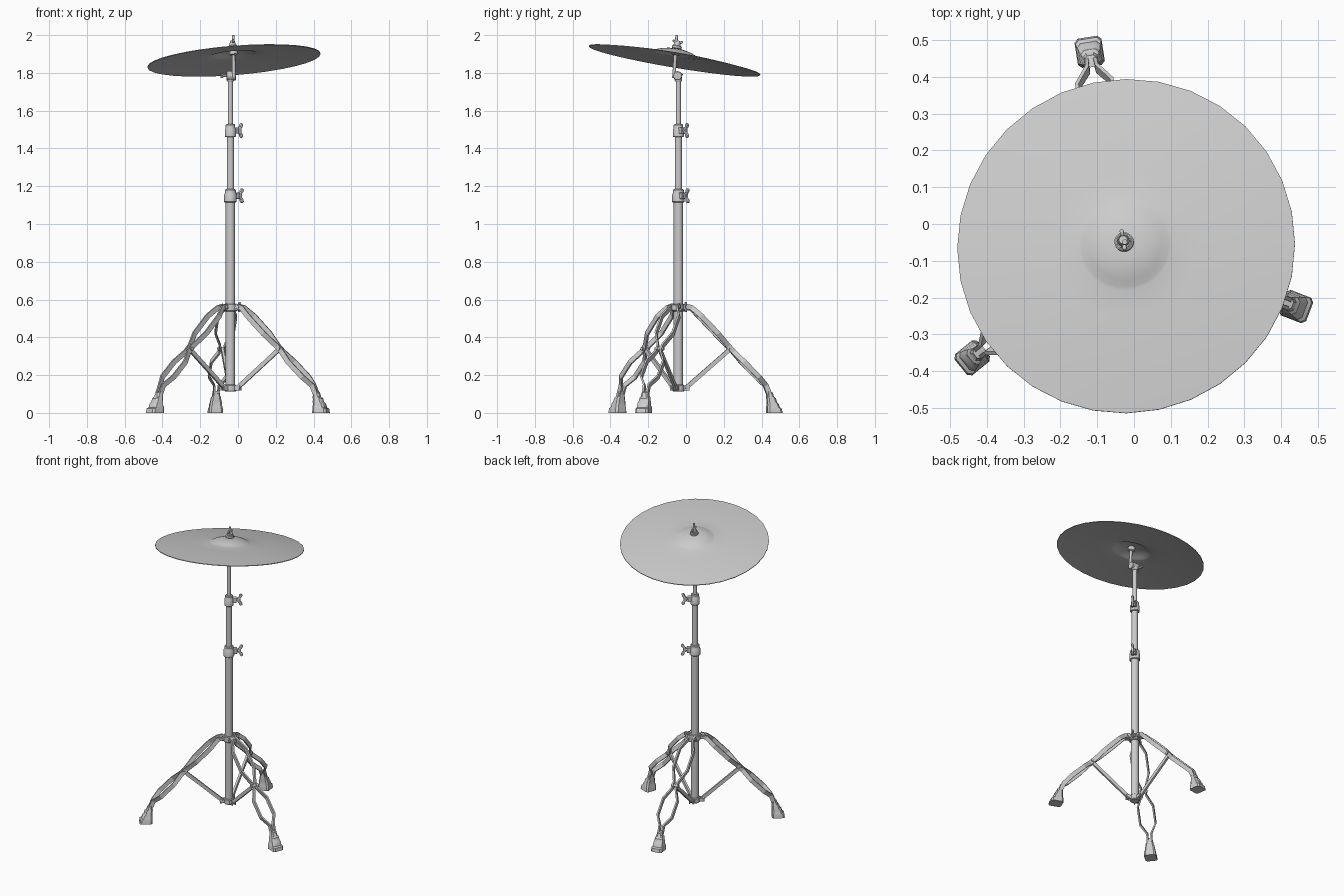
import bpy, bmesh, math
from mathutils import Vector, Matrix

if "Cube" in bpy.data.objects:
    bpy.data.objects.remove(bpy.data.objects["Cube"])

AX = Vector((-0.04, -0.04, 0))            # pole axis
LEGS = [math.radians(a) for a in (99, 219, 339)]
SCREW = math.radians(39)                  # side the wing screws face


def finish(name, bm, matrix=None, smooth=True, bevel=0):
    bmesh.ops.recalc_face_normals(bm, faces=bm.faces)
    me = bpy.data.meshes.new(name)
    bm.to_mesh(me)
    bm.free()
    ob = bpy.data.objects.new(name, me)
    bpy.context.collection.objects.link(ob)
    if matrix is not None:
        ob.matrix_world = matrix
    if bevel:
        m = ob.modifiers.new("bevel", 'BEVEL')
        m.width, m.segments, m.limit_method = bevel, 2, 'ANGLE'
    if smooth:
        bpy.context.view_layer.objects.active = ob
        ob.select_set(True)
        bpy.ops.object.shade_smooth_by_angle(angle=math.radians(35))
        ob.select_set(False)
    return ob


def loft(name, rings, matrix=None, smooth=True, bevel=0):
    """Skin closed rings of equal size and cap both ends."""
    bm = bmesh.new()
    vs = [[bm.verts.new(p) for p in ring] for ring in rings]
    n = len(vs[0])
    for a, b in zip(vs, vs[1:]):
        for i in range(n):
            j = (i + 1) % n
            bm.faces.new((a[i], a[j], b[j], b[i]))
    bm.faces.new(vs[0])
    bm.faces.new(vs[-1])
    return finish(name, bm, matrix, smooth, bevel)


def frame(origin, z, x=(1, 0, 0)):
    z = Vector(z).normalized()
    y = z.cross(Vector(x)).normalized()
    m = Matrix((y.cross(z), y, z)).transposed().to_4x4()
    m.translation = origin
    return m


def lathe(name, profile, matrix, segs=24):
    """Revolve (radius, height) points about local z."""
    rings = [[(r * math.cos(2 * math.pi * i / segs), r * math.sin(2 * math.pi * i / segs), h)
              for i in range(segs)] for r, h in profile]
    return loft(name, rings, matrix)


def upright(name, profile):
    return lathe(name, profile, frame(AX, (0, 0, 1)))


def box(name, size, matrix, bevel=0.003):
    bm = bmesh.new()
    bmesh.ops.create_cube(bm, size=1, matrix=Matrix.Diagonal((*size, 1)))
    return finish(name, bm, matrix, bevel=bevel)


def wing(name, matrix, s=1.0):
    """Two-eared wing, span along local x, facing local z."""
    half = [(.012, 0), (.018, .010), (.034, .014), (.04, .024), (.033, .034), (.02, .03), (.01, .02)]
    pts = half + [(-x, z) for x, z in reversed(half)]
    rings = [[(x * s, y * s, z * s) for x, z in pts] for y in (-.007, .007)]
    loft(name, rings, matrix, bevel=0.003)


def wing_screw(name, z, start, s=1.0):
    d = Vector((math.cos(SCREW), math.sin(SCREW), 0))
    c = AX + Vector((0, 0, z))
    m = frame(c, d, (0, 0, 1))
    box(name + "_lug", (.034 * s, .032 * s, .03), m @ Matrix.Translation((0, 0, start)))
    lathe(name + "_stem", [(.008 * s, start), (.008 * s, start + .03 * s)], m, 16)
    wing(name + "_wing", m @ Matrix.Translation((0, 0, start + .018 * s)), s)


# telescoping pole
upright("lower_tube", [(.025, .115), (.025, 1.17)])
upright("middle_tube", [(.0195, 1.12), (.0195, 1.5)])
upright("upper_tube", [(.0135, 1.45), (.0135, 1.78)])

# height clamps
for name, z, r in (("lower_clamp", 1.115, .033), ("upper_clamp", 1.46, .029)):
    upright(name, [(r - .003, z), (r, z + .003), (r, z + .042), (r - .004, z + .048),
                   (r - .004, z + .064), (r - .008, z + .069)])
    wing_screw(name + "_screw", z + .035, r + .003)

# tripod collars
upright("leg_collar", [(.031, .537), (.035, .541), (.035, .573), (.031, .577)])
wing_screw("leg_collar_screw", .56, .033, .7)
upright("stay_collar", [(.027, .113), (.031, .117), (.031, .146), (.027, .15)])

# strap path: radius, half spread, height
STRAP = [(.035, .018, .565), (.07, .02, .556), (.115, .048, .513), (.205, .048, .42),
         (.265, .013, .355), (.295, .013, .323), (.345, .048, .27), (.425, .048, .19),
         (.467, .013, .146), (.49, .011, .09)]
FOOT = [(0, .514, .040, .037), (.028, .512, .038, .035), (.034, .508, .032, .032),
        (.056, .504, .030, .030), (.062, .500, .026, .028), (.083, .496, .024, .025),
        (.089, .492, .019, .021), (.112, .488, .016, .018)]


def strap(name, path, thick, depth, matrix):
    pts = [Vector(p) for p in path]
    rings = []
    for i, p in enumerate(pts):
        t = (pts[min(i + 1, len(pts) - 1)] - pts[max(i - 1, 0)]).normalized()
        n = Vector((-t.z, 0, t.x)).normalized()      # in the leg's upright plane
        s = t.cross(n).normalized()
        rings.append([p + n * a * depth / 2 + s * b * thick / 2
                      for a, b in ((1, 1), (1, -1), (-1, -1), (-1, 1))])
    loft(name, rings, matrix, smooth=False)


for k, a in enumerate(LEGS, 1):
    m = Matrix.Translation(AX) @ Matrix.Rotation(a, 4, 'Z')
    # paired leg straps
    for side, s in (("left", 1), ("right", -1)):
        strap(f"leg_{k}_strap_{side}", [(r, w * s, z) for r, w, z in STRAP], .010, .027, m)
    # stay to the lower collar, hinge pins and lugs
    strap(f"leg_{k}_stay", [(.035, 0, .128), (.28, 0, .34)], .014, .022, m)
    for part, r, z, w in (("top", .05, .561, .03), ("middle", .28, .34, .025), ("bottom", .045, .133, .016)):
        lathe(f"leg_{k}_{part}_pin", [(.009, -w), (.009, w)],
              m @ frame((r, 0, z), (0, 1, 0)), 12)
    box(f"leg_{k}_top_lug", (.035, .03, .03), m @ Matrix.Translation((.043, 0, .558)))
    for s in (-1, 1):
        box(f"leg_{k}_stay_lug", (.035, .006, .028), m @ Matrix.Translation((.04, .011 * s, .132)))
    # stepped rubber foot with clipped corners
    rings = []
    for z, c, hr, hw in FOOT:
        q = .010
        corner = [(hr, hw - q), (hr - q, hw), (q - hr, hw), (-hr, hw - q),
                  (-hr, q - hw), (q - hr, -hw), (hr - q, -hw), (hr, q - hw)]
        rings.append([(c + x, y, z - .25 * x * min(1, z / .05)) for x, y in corner])
    loft(f"leg_{k}_foot", rings, m)

# tilter joint at the pole top
joint = Vector((-.04, -.045, 1.785))
upright("tilter_base", [(.017, 1.755), (.02, 1.76), (.02, 1.785), (.014, 1.79)])
jm = frame(joint, (1, 0, 0), (0, 0, 1))
lathe("tilter_drum", [(.021, -.022), (.024, -.019), (.024, .026), (.021, .029)], jm)
lathe("tilter_screw", [(.008, -.04), (.008, -.02)], jm, 16)
wing("tilter_wing", frame(joint - Vector((.028, 0, 0)), (-1, 0, 0), (0, 1, .3)), .75)

# tilted rod
rod0, rod1 = Vector((-.022, -.064, 1.775)), Vector((-.025, -.049, 2.0))
rd = (rod1 - rod0).normalized()
rm = frame(rod0, rd)
lathe("cymbal_rod", [(.009, 0), (.009, .185), (.007, .186), (.007, (rod1 - rod0).length)], rm, 16)

# cymbal: thin bowed disc with a raised bell
normal = Vector((-.08, .168, 1)).normalized()
cm = frame((-.0215, -.06, 1.868), normal)
top = [(.46, 0), (.38, .010), (.29, .019), (.20, .026), (.128, .031), (.118, .034),
       (.10, .043), (.075, .052), (.045, .058), (.008, .060)]
under = [(r, h - .004) for r, h in reversed(top)]
lathe("cymbal", under + top, cm, 32)

# felts, washers and wing nut holding the cymbal
sm = cm @ Matrix.Translation((0, 0, .060))
lathe("lower_felt", [(.016, -.034), (.022, -.030), (.022, -.008), (.018, -.004)], sm)
lathe("upper_felt", [(.022, 0), (.026, .003), (.026, .014), (.022, .017)], sm)
lathe("washer", [(.019, .017), (.019, .022)], sm)
lathe("wing_nut_hub", [(.016, .022), (.016, .030), (.011, .044)], sm, 16)
wing("wing_nut", sm @ Matrix.Translation((0, 0, .022)) @ Matrix.Rotation(math.radians(100), 4, 'Z'), .75)
